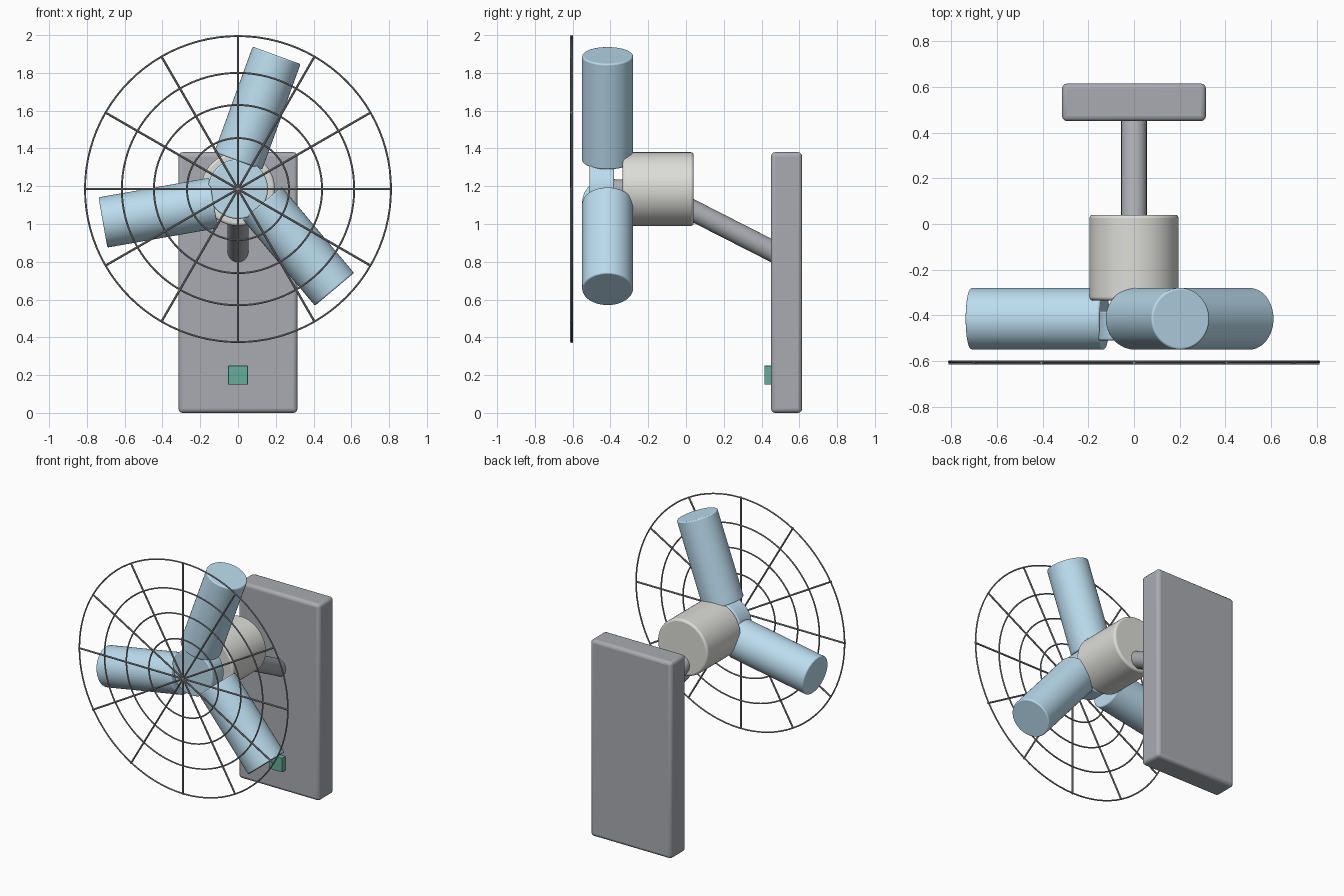
import bpy
from math import radians, cos, sin, pi
from mathutils import Vector

if "Cube" in bpy.data.objects:
    bpy.data.objects.remove(bpy.data.objects["Cube"])

HUB_Z = 1.185


def material(name, color):
    m = bpy.data.materials.new(name)
    m.diffuse_color = (*color, 1)
    m.use_nodes = True
    m.node_tree.nodes["Principled BSDF"].inputs["Base Color"].default_value = m.diffuse_color
    return m


BLUE = material("pale_blue", (0.50, 0.72, 0.86))
WHITE = material("warm_white", (0.72, 0.72, 0.69))
GREY = material("cool_grey", (0.40, 0.41, 0.44))
GREEN = material("green", (0.13, 0.42, 0.32))
WIRE = material("wire_grey", (0.30, 0.30, 0.32))


def finish(name, mat, bevel=0.0, segments=3):
    o = bpy.context.object
    o.name = name
    o.data.materials.append(mat)
    if bevel:
        b = o.modifiers.new("bevel", 'BEVEL')
        b.width, b.segments = bevel, segments
        b.limit_method, b.angle_limit = 'ANGLE', radians(40)
    bpy.ops.object.shade_smooth_by_angle(angle=radians(35))
    return o


def box(name, center, size, mat, bevel):
    bpy.ops.mesh.primitive_cube_add(size=1, location=center)
    bpy.context.object.scale = size
    bpy.ops.object.transform_apply(location=False, rotation=False, scale=True)
    return finish(name, mat, bevel)


def rod(name, a, b, radius, mat, bevel=0.0, sides=48):
    a, b = Vector(a), Vector(b)
    bpy.ops.mesh.primitive_cylinder_add(vertices=sides, radius=radius,
                                        depth=(b - a).length, location=(a + b) / 2)
    o = bpy.context.object
    o.rotation_mode = 'QUATERNION'
    o.rotation_quaternion = (b - a).to_track_quat('Z', 'Y')
    return finish(name, mat, bevel)


def polar(along, side, angle, y):
    # point in the fan plane, offset sideways from a radial line
    c, s = cos(angle), sin(angle)
    return (along * c - side * s, y, HUB_Z + along * s + side * c)


# wall plate with switch
box("wall_plate", (0, 0.5325, 0.69), (0.63, 0.165, 1.38), GREY, 0.022)
box("switch", (0, 0.445, 0.2), (0.105, 0.06, 0.1), GREEN, 0.003)

# sloping support arm
rod("support_arm", (0, -0.02, 1.10), (0, 0.50, 0.835), 0.056, GREY)

# motor housing, shaft and hub
rod("motor_housing", (0, -0.335, HUB_Z), (0, 0.04, HUB_Z), 0.195, WHITE, 0.014, 64)
rod("shaft", (0, -0.45, HUB_Z), (0, -0.30, HUB_Z), 0.05, GREY)
rod("hub", (0, -0.51, HUB_Z), (0, -0.38, HUB_Z), 0.158, BLUE, 0.008, 64)

# three round blades, each set slightly off the radial line
for i in range(3):
    ang = radians(70 + 120 * i)
    rod(f"blade_{i + 1}", polar(0.14, 0.05, ang, -0.415),
        polar(0.735, 0.05, ang, -0.415), 0.135, BLUE, 0.008)

# guard rings
for i, r in enumerate((0.27, 0.445, 0.615, 0.81)):
    bpy.ops.mesh.primitive_torus_add(major_radius=r, minor_radius=0.005,
                                     major_segments=96, minor_segments=8,
                                     location=(0, -0.603, HUB_Z),
                                     rotation=(pi / 2, 0, 0))
    finish(f"guard_ring_{i + 1}", WIRE)

# guard spokes, one rod across for each opposite pair
for i in range(6):
    ang = radians(30 * i)
    rod(f"guard_spoke_{i + 1}", polar(-0.812, 0, ang, -0.609),
        polar(0.812, 0, ang, -0.609), 0.006, WIRE, sides=10)
